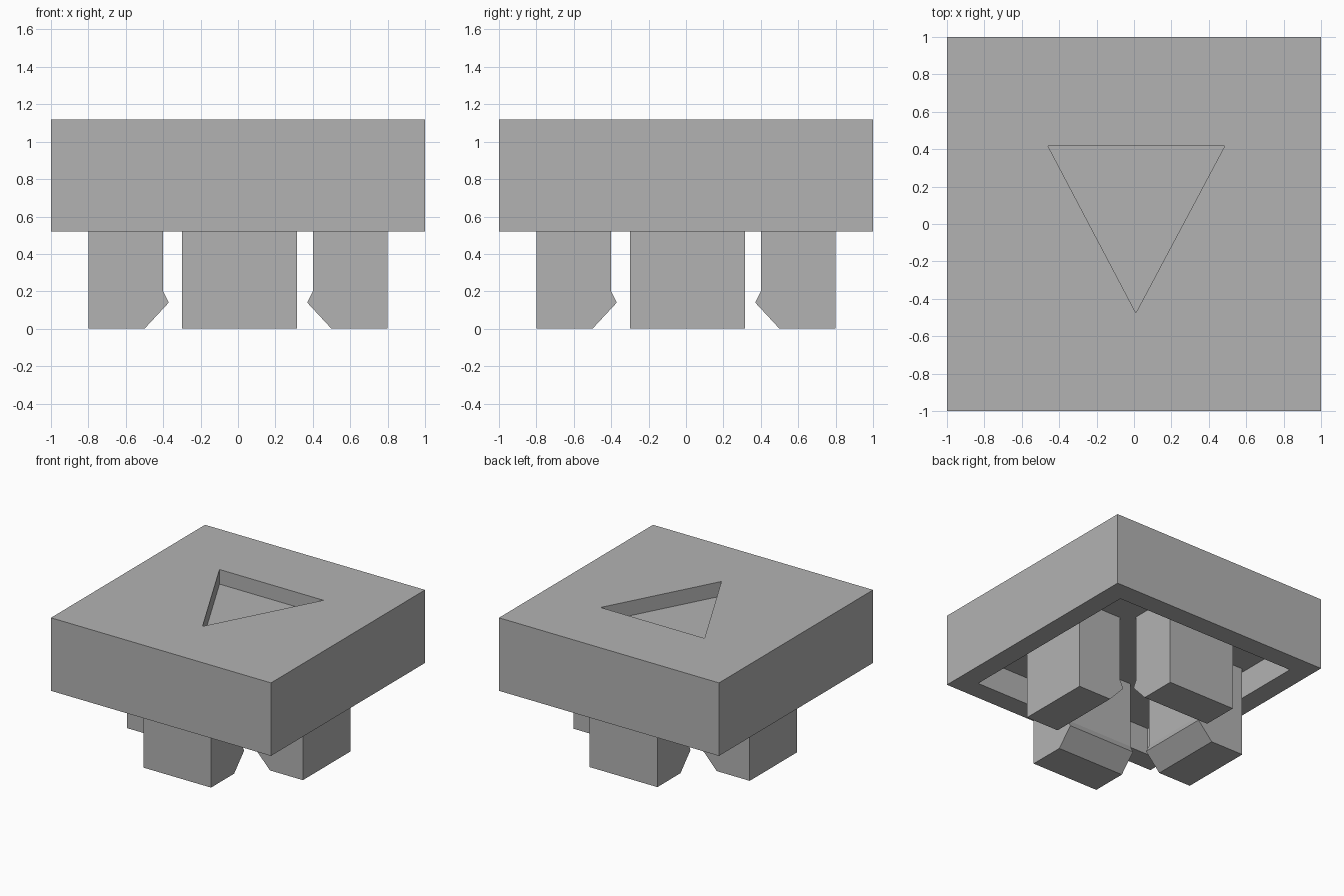
import bpy, bmesh
from math import pi
from mathutils import Matrix, Vector

if "Cube" in bpy.data.objects:
    bpy.data.objects.remove(bpy.data.objects["Cube"], do_unlink=True)

grey = bpy.data.materials.new("plain_grey")
grey.use_nodes = True
grey.diffuse_color = (0.45, 0.45, 0.45, 1)
grey.node_tree.nodes["Principled BSDF"].inputs["Base Color"].default_value = grey.diffuse_color

BASE, TOP, CEILING = 0.52, 1.12, 0.745


def prism(name, outline, sweep):
    """Closed prism from a flat outline swept along a vector."""
    bm = bmesh.new()
    face = bm.faces.new([bm.verts.new(p) for p in outline])
    result = bmesh.ops.extrude_face_region(bm, geom=[face], use_keep_orig=True)
    moved = [g for g in result["geom"] if isinstance(g, bmesh.types.BMVert)]
    bmesh.ops.translate(bm, verts=moved, vec=Vector(sweep))
    bmesh.ops.recalc_face_normals(bm, faces=bm.faces)
    mesh = bpy.data.meshes.new(name)
    bm.to_mesh(mesh)
    bm.free()
    mesh.materials.append(grey)
    obj = bpy.data.objects.new(name, mesh)
    bpy.context.collection.objects.link(obj)
    return obj


def square(half, z):
    return [(-half, -half, z), (half, -half, z), (half, half, z), (-half, half, z)]


def cut(target, cutter):
    mod = target.modifiers.new("cut", "BOOLEAN")
    mod.operation, mod.solver, mod.object = "DIFFERENCE", "EXACT", cutter
    bpy.context.view_layer.objects.active = target
    bpy.ops.object.modifier_apply(modifier=mod.name)
    bpy.data.objects.remove(cutter, do_unlink=True)


# Square cap, hollow underneath, with a triangular recess on top
cap = prism("cap", square(1, BASE), (0, 0, TOP - BASE))
cut(cap, prism("cavity_cutter", square(0.833, BASE - 0.1), (0, 0, CEILING - BASE + 0.1)))
triangle = [(-0.46, 0.417), (0.485, 0.417), (0.01, -0.475)]
cut(cap, prism("recess_cutter", [(x, y, TOP - 0.12) for x, y in triangle], (0, 0, 0.3)))

# Four clip legs with inward hooks, reaching up to the cavity ceiling
LOW, HIGH = -0.3, 0.315
hook = [(0.8, 0), (0.8, CEILING), (0.4, CEILING), (0.4, 0.2), (0.37, 0.14), (0.5, 0)]
for axis in "xy":
    for side, label in ((1, "positive"), (-1, "negative")):
        if axis == "x":
            outline = [(side * d, LOW, z) for d, z in hook]
            sweep = (0, HIGH - LOW, 0)
        else:
            outline = [(LOW, side * d, z) for d, z in hook]
            sweep = (HIGH - LOW, 0, 0)
        names = {("x", 1): "left_leg", ("x", -1): "right_leg",
                 ("y", 1): "back_leg", ("y", -1): "front_leg"}
        prism(names[axis, side], outline, sweep)
